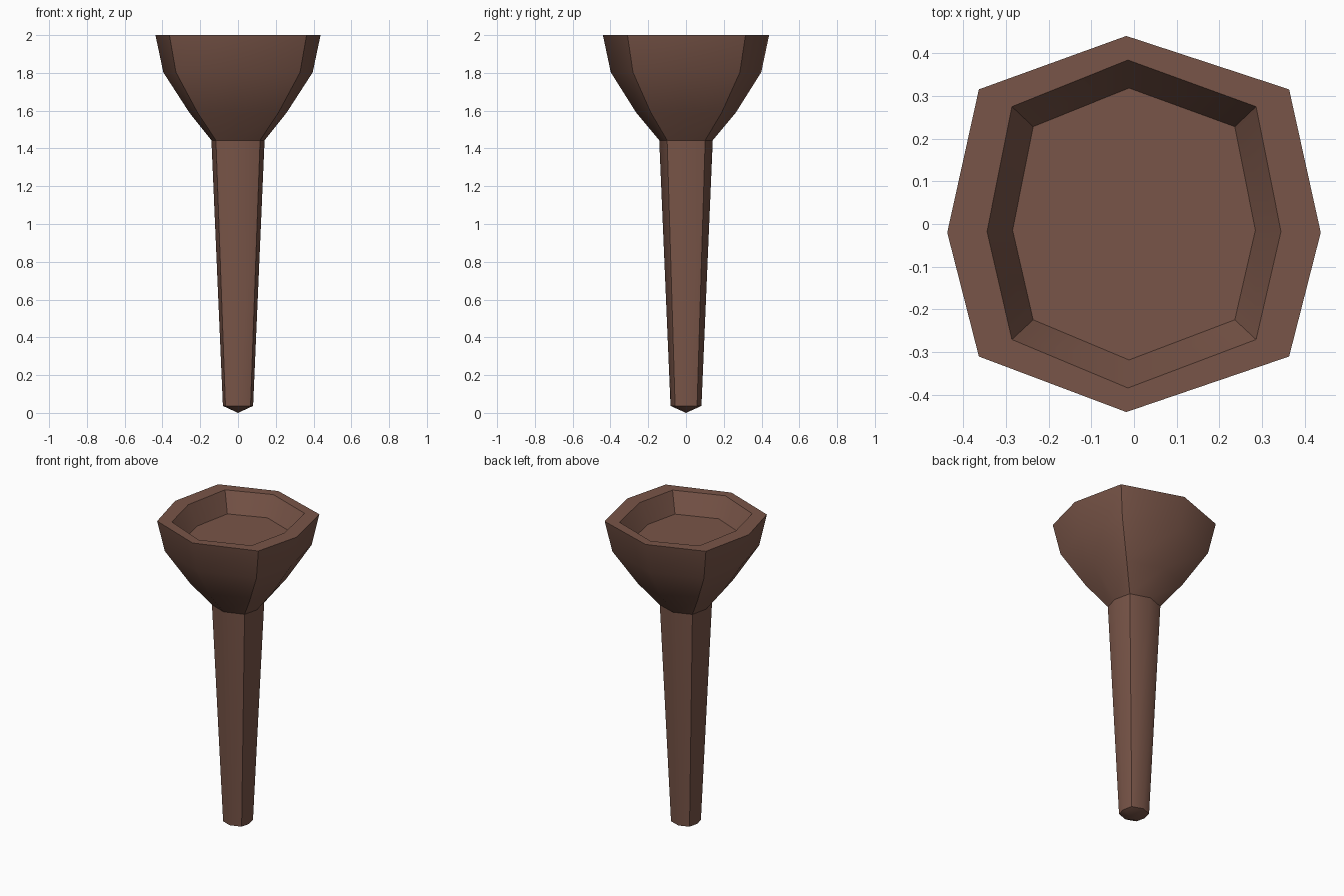
import bpy, bmesh, math

if "Cube" in bpy.data.objects:
    bpy.data.objects.remove(bpy.data.objects["Cube"])

brown = bpy.data.materials.new("brown wood")
brown.diffuse_color = (0.191, 0.091, 0.065, 1)
brown.use_nodes = True
brown.node_tree.nodes["Principled BSDF"].inputs["Base Color"].default_value = brown.diffuse_color

# Slightly irregular octagonal cross-section shared by all parts
SECTION = [(0.437, -0.02), (0.363, 0.315), (-0.018, 0.44), (-0.363, 0.315),
           (-0.437, -0.02), (-0.363, -0.31), (-0.018, -0.44), (0.363, -0.31)]


def loft(name, rings, cap_start=None, cap_end=False):
    """Join scaled copies of the section; each ring is (scale_x, scale_y, z)."""
    bm = bmesh.new()
    loops = [[bm.verts.new((x * sx, y * sy, z)) for x, y in SECTION]
             for sx, sy, z in rings]
    n = len(SECTION)
    for a, b in zip(loops, loops[1:]):
        for i in range(n):
            j = (i + 1) % n
            bm.faces.new((a[i], a[j], b[j], b[i]))
    if cap_start is not None:          # pointed end
        tip = bm.verts.new((0, 0, cap_start))
        for i in range(n):
            bm.faces.new((loops[0][(i + 1) % n], loops[0][i], tip))
    if cap_end:                        # flat floor
        bm.faces.new(loops[-1])
    me = bpy.data.meshes.new(name)
    bm.to_mesh(me)
    bm.free()
    me.materials.append(brown)
    ob = bpy.data.objects.new(name, me)
    bpy.context.collection.objects.link(ob)
    bpy.ops.object.select_all(action='DESELECT')
    ob.select_set(True)
    bpy.context.view_layer.objects.active = ob
    bpy.ops.object.shade_smooth_by_angle(angle=math.radians(42))
    return ob


# Tapered shaft with a shallow pointed end
loft("shaft", [(0.183, 0.186, 0.037), (0.322, 0.322, 1.443)], cap_start=0.0)

# Flared head, flat rim and shallow recess
loft("head", [(0.322, 0.322, 1.443), (0.59, 0.60, 1.59), (0.905, 0.905, 1.803),
              (1, 1, 2.0), (0.787, 0.872, 2.0), (0.65, 0.723, 1.875)], cap_end=True)
